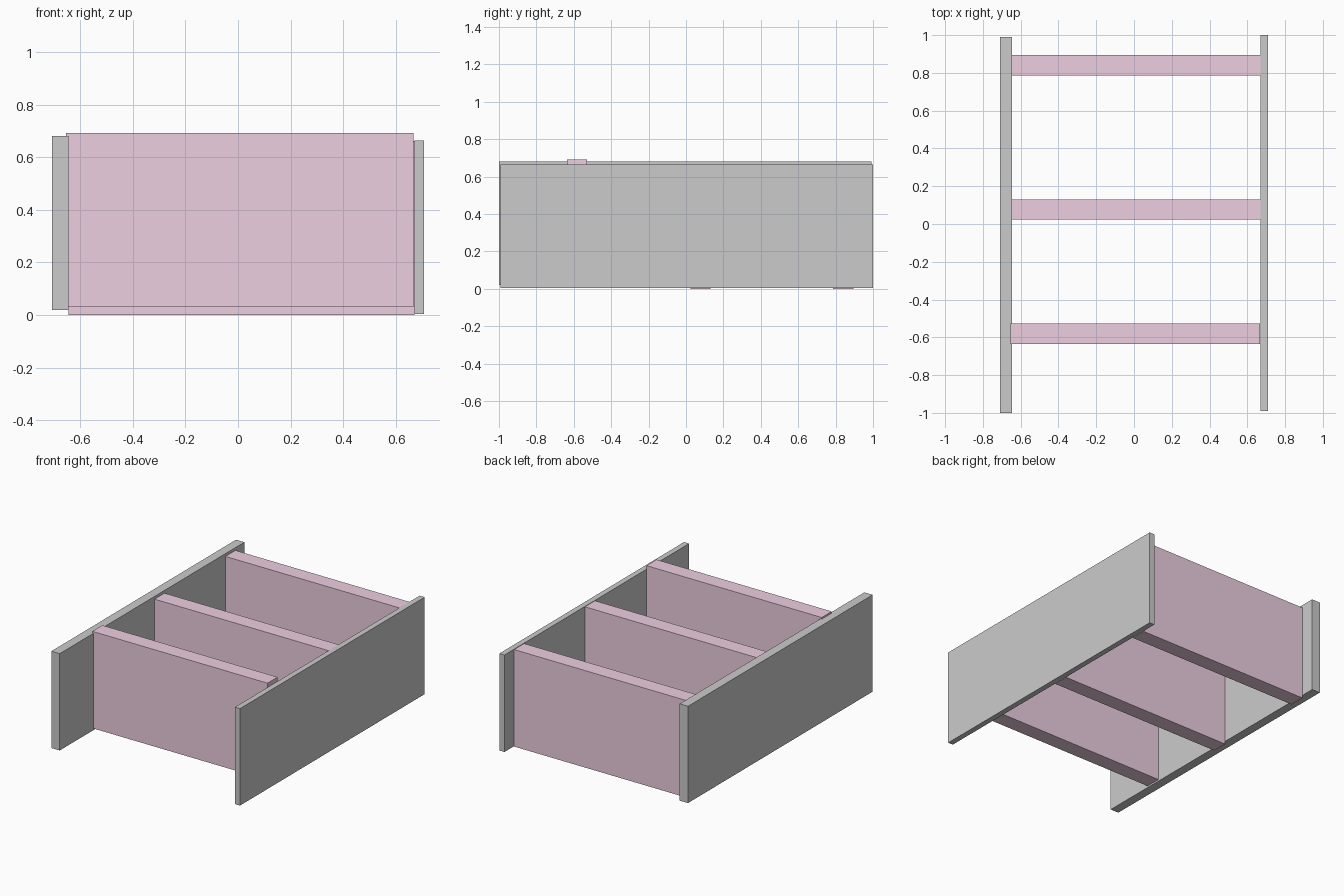
import bpy

if "Cube" in bpy.data.objects:
    bpy.data.objects.remove(bpy.data.objects["Cube"])

pink = bpy.data.materials.new("pink_board")
pink.diffuse_color = (0.85, 0.62, 0.75, 1.0)
pink.use_nodes = True
pink.node_tree.nodes["Principled BSDF"].inputs["Base Color"].default_value = pink.diffuse_color


def board(name, x, y, z, material=None):
    """Axis-aligned board given as (min, max) per axis."""
    spans = (x, y, z)
    bpy.ops.mesh.primitive_cube_add(size=1, location=[(a + b) / 2 for a, b in spans])
    ob = bpy.context.object
    ob.name = name
    ob.scale = [b - a for a, b in spans]
    bpy.ops.object.transform_apply(location=False, rotation=False, scale=True)
    if material:
        ob.data.materials.append(material)
    return ob


# Long side panels
board("left_side_panel", (-0.709, -0.646), (-1.0, 0.991), (0.02, 0.681))
board("right_side_panel", (0.671, 0.709), (-0.991, 1.0), (0.003, 0.665))

# Cross boards; the front one sits slightly higher and further left
board("front_divider", (-0.655, 0.668), (-0.636, -0.528), (0.031, 0.692), pink)
for name, y0 in (("middle_divider", 0.023), ("back_divider", 0.787)):
    board(name, (-0.646, 0.671), (y0, y0 + 0.108), (0.0, 0.662), pink)
